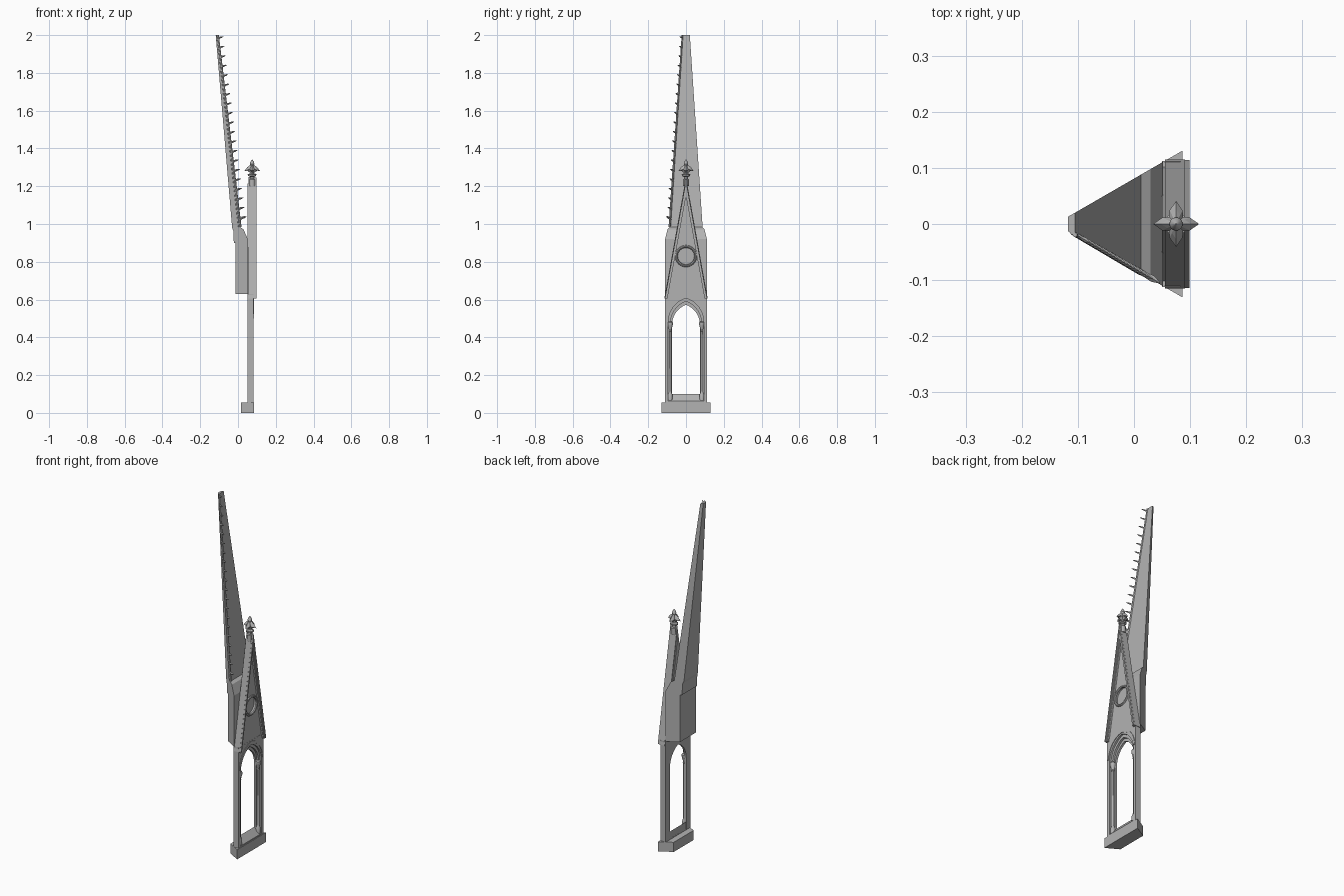
import bpy, bmesh, math
from mathutils import Vector, Matrix

if "Cube" in bpy.data.objects:
    bpy.data.objects.remove(bpy.data.objects["Cube"])

AX = -0.14                      # axis of the full hexagonal pinnacle
T30 = math.tan(math.radians(30))
PLANE = Matrix(((0, 0, 1, 0), (1, 0, 0, 0), (0, 1, 0, 0), (0, 0, 0, 1)))
STONE = bpy.data.materials.new("dark_stone")
STONE.diffuse_color = (0.45, 0.45, 0.45, 1)
STONE.use_nodes = True
STONE.node_tree.nodes["Principled BSDF"].inputs["Base Color"].default_value = STONE.diffuse_color


def mesh_obj(name, bm):
    bmesh.ops.recalc_face_normals(bm, faces=bm.faces[:])
    me = bpy.data.meshes.new(name)
    bm.to_mesh(me)
    bm.free()
    me.materials.append(STONE)
    ob = bpy.data.objects.new(name, me)
    bpy.context.collection.objects.link(ob)
    return ob


def select(ob):
    bpy.ops.object.select_all(action='DESELECT')
    ob.select_set(True)
    bpy.context.view_layer.objects.active = ob


def smooth(ob):
    select(ob)
    bpy.ops.object.shade_smooth_by_angle()


def loft(name, rings):
    """Skin between equal-length point rings, capping both ends."""
    bm = bmesh.new()
    vs = [[bm.verts.new(p) for p in r] for r in rings]
    n = len(rings[0])
    for a, b in zip(vs, vs[1:]):
        for i in range(n):
            bm.faces.new((a[i], a[(i + 1) % n], b[(i + 1) % n], b[i]))
    bm.faces.new(vs[0])
    bm.faces.new(vs[-1])
    return mesh_obj(name, bm)


def wedge(name, levels):
    """One-sixth hexagon slice; levels are (inner x, outer x, z)."""
    return loft(name, [[(xi, -(xi - AX) * T30, z), (xo, -(xo - AX) * T30, z),
                        (xo, (xo - AX) * T30, z), (xi, (xi - AX) * T30, z)]
                       for xi, xo, z in levels])


def plate(name, x0, x1, *outlines):
    """Flat y-z outline (with optional holes) extruded from x0 to x1."""
    cu = bpy.data.curves.new(name, 'CURVE')
    cu.dimensions = '2D'
    cu.fill_mode = 'BOTH'
    cu.extrude = (x1 - x0) / 2
    for pts in outlines:
        sp = cu.splines.new('POLY')
        sp.points.add(len(pts) - 1)
        for p, (y, z) in zip(sp.points, pts):
            p.co = (y, z, 0, 1)
        sp.use_cyclic_u = True
    ob = bpy.data.objects.new(name, cu)
    bpy.context.collection.objects.link(ob)
    ob.matrix_world = Matrix.Translation(((x0 + x1) / 2, 0, 0)) @ PLANE
    select(ob)
    bpy.ops.object.convert(target='MESH')
    ob = bpy.context.object
    bm = bmesh.new()
    bm.from_mesh(ob.data)
    bmesh.ops.remove_doubles(bm, verts=bm.verts[:], dist=1e-5)
    bmesh.ops.dissolve_limit(bm, angle_limit=0.01, verts=bm.verts[:], edges=bm.edges[:])
    bmesh.ops.recalc_face_normals(bm, faces=bm.faces[:])
    bm.to_mesh(ob.data)
    bm.free()
    ob.data.materials.clear()
    ob.data.materials.append(STONE)
    ob.data.shade_flat()
    return ob


def arch(w, foot, spring, apex, n=8):
    """Pointed arch outline of half width w."""
    h = apex - spring
    r = (w * w + h * h) / (2 * w)
    end = math.asin(min(1, h / r))
    right = [(w - r + r * math.cos(end * i / n), spring + r * math.sin(end * i / n))
             for i in range(n + 1)]
    left = [(-y, z) for y, z in reversed(right[:-1])]
    return [(w, foot)] + right + left + [(-w, foot)]


def lathe(name, x, y, profile, n=12):
    return loft(name, [[(x + r * math.cos(2 * math.pi * i / n),
                         y + r * math.sin(2 * math.pi * i / n), z) for i in range(n)]
                       for r, z in profile])


# Plinth
wedge("plinth", [(0.015, 0.086, 0), (0.015, 0.086, 0.055)])

# Window panel in stepped layers
W = 0.112
box = [(-W, 0.055), (W, 0.055), (W, 0.63), (-W, 0.63)]
plate("window_back_frame", 0.05, 0.062, box, arch(0.074, 0.06, 0.465, 0.573))
plate("window_mid_frame", 0.062, 0.073, box, arch(0.082, 0.06, 0.475, 0.59))
plate("window_front_frame", 0.073, 0.083, box, arch(0.094, 0.06, 0.48, 0.607))

# Sloping sill
loft("window_sill", [[(0.05, y, 0.055), (0.083, y, 0.055), (0.083, y, 0.062), (0.052, y, 0.10)]
                     for y in (-0.095, 0.095)])

# Hood moulding over the arch
hood = arch(0.106, 0.50, 0.502, 0.627)
hood_in = arch(0.098, 0.50, 0.502, 0.614)
plate("hood_moulding", 0.08, 0.086, hood + hood_in[::-1])

# Colonnettes with bases and capitals
for side, s in (("left", -1), ("right", 1)):
    smooth(lathe("colonnette_" + side, 0.069, s * 0.084,
                 [(0.013, 0.065), (0.013, 0.095), (0.009, 0.105), (0.0065, 0.115),
                  (0.0065, 0.43), (0.009, 0.433), (0.007, 0.438), (0.013, 0.462),
                  (0.014, 0.465), (0.014, 0.478), (0.009, 0.485)]))

# Drum slice with sloped shoulder, and the spire foot behind it
wedge("drum", [(-0.013, 0.052, 0.63), (-0.013, 0.052, 0.92), (-0.02, 0.029, 0.972),
               (-0.03, 0.011, 0.984)])
wedge("spire_foot", [(-0.022, 0.03, 0.90), (-0.025, 0.028, 0.965), (-0.031, 0.013, 0.98)])

# Spire slice
wedge("spire", [(-0.031, 0.013, 0.98), (-0.118, -0.105, 2.0)])

# Gable with round recess
TOP = 1.235
tri = [(-0.105, 0.61), (0.105, 0.61), (0, TOP - 0.02)]
ring = [(0.05 * math.cos(math.pi * i / 16), 0.83 + 0.05 * math.sin(math.pi * i / 16))
        for i in range(32)]
plate("gable_back", 0.05, 0.068, tri)
plate("gable_front", 0.068, 0.082, tri, ring)


# Raking mouldings along the gable
def chevron(name, x0, x1, w_out, w_in, top_out, top_in):
    plate(name, x0, x1, [(-w_out, 0.606), (-w_in, 0.606), (0, top_in),
                         (w_in, 0.606), (w_out, 0.606), (0, top_out)])


chevron("gable_rake", 0.055, 0.091, 0.115, 0.098, TOP + 0.015, TOP - 0.09)
chevron("gable_rake_outer_bead", 0.091, 0.099, 0.114, 0.109, TOP + 0.01, TOP - 0.02)
chevron("gable_rake_inner_bead", 0.091, 0.096, 0.106, 0.101, TOP - 0.038, TOP - 0.068)

# Ring around the recess
bm = bmesh.new()
N, M = 32, 8
rows = []
for i in range(N):
    a = 2 * math.pi * i / N
    rows.append([])
    for j in range(M):
        b = 2 * math.pi * j / M
        r = 0.051 + 0.007 * math.cos(b)
        rows[-1].append(bm.verts.new((0.082 + 0.007 * math.sin(b),
                                      r * math.cos(a), 0.83 + r * math.sin(a))))
for i in range(N):
    for j in range(M):
        a, b = rows[i], rows[(i + 1) % N]
        bm.faces.new((a[j], b[j], b[(j + 1) % M], a[(j + 1) % M]))
smooth(mesh_obj("gable_ring", bm))

# Finial stem, collar and bud
FX = 0.075
smooth(lathe("finial_stem", FX, 0,
             [(0.016, 1.20), (0.016, 1.235), (0.011, 1.24), (0.011, 1.25), (0.021, 1.254),
              (0.021, 1.261), (0.009, 1.265), (0.008, 1.29), (0.009, 1.31), (0.012, 1.318),
              (0.009, 1.329), (0.001, 1.341)]))


# Finial leaves as four-lobed drooping stars
def star(name, size, levels):
    lobes = [(math.radians(90 * q + a), r * size, d) for q in range(4)
             for a, r, d in ((0, 1, 1), (25, 0.66, 0.3), (45, 0.44, 0), (65, 0.66, 0.3))]
    loft(name, [[(FX + k * r * math.cos(a), k * r * math.sin(a), z - droop * d)
                 for a, r, d in lobes] for k, z, droop in levels])


star("finial_leaves", 0.041,
     [(0.3, 1.272, 0), (0.65, 1.283, 0), (1.0, 1.289, 0.008), (0.65, 1.300, 0), (0.25, 1.313, 0)])
star("finial_lower_leaves", 0.025, [(0.5, 1.25, 0), (1.0, 1.262, 0), (0.5, 1.268, 0)])

# Rib along the near spire corner
out = Vector((math.cos(math.radians(30)), -0.5, 0))
side = Vector((0.5, out.x, 0))
low = Vector((0.013, -(0.013 - AX) * T30, 0.985))
high = Vector((-0.105, -(-0.105 - AX) * T30, 2.0))
loft("spire_rib", [[p + out * a * k + side * b * k for a, b in
                    ((-0.014, 0), (-0.011, -0.003), (-0.007, -0.001), (-0.003, -0.004),
                     (0.003, -0.003), (0.005, 0.001), (0.003, 0.006), (-0.012, 0.006))]
                   for p, k in ((low, 1), (high, 0.7))])

# Crockets up the rib
COUNT = 20
for i in range(COUNT):
    t = 0.05 + 0.94 * i / (COUNT - 1)
    k = (1.0 - 0.2 * t) * (1.2 if i == 0 else 1)
    p = low.lerp(high, t) + side * 0.002
    rings = []
    for d, dz, w, h in ((-0.004, -0.012, 0.005, 0.011), (0.012, -0.003, 0.004, 0.006),
                        (0.024, 0.000, 0.005, 0.005), (0.037, 0.003, 0.001, 0.001)):
        c = p + out * d * k + Vector((0, 0, dz * k))
        rings.append([c + side * a * w * k + Vector((0, 0, b * h * k))
                      for a, b in ((-1, 0), (0, -1), (1, 0), (0, 1))])
    loft("crocket_%02d" % (i + 1), rings)
